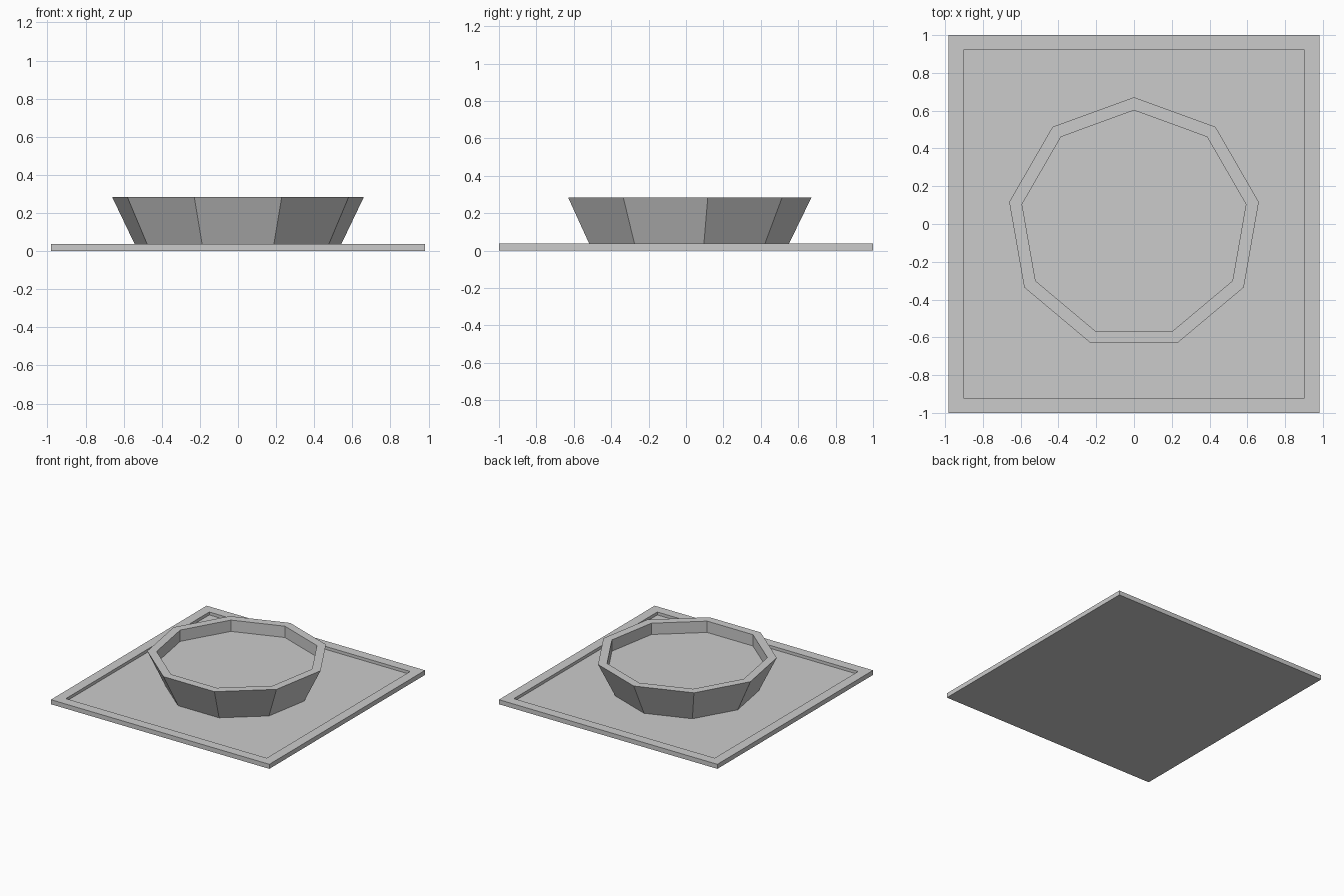
import bpy, bmesh
from math import sin, cos, pi

if "Cube" in bpy.data.objects:
    bpy.data.objects.remove(bpy.data.objects["Cube"])


def recessed_prism(name, lower, upper, z0, z1, rim, depth):
    """Solid between two outlines, with a straight-walled recess in its top."""
    bm = bmesh.new()
    low = [bm.verts.new((x, y, z0)) for x, y in lower]
    top = [bm.verts.new((x, y, z1)) for x, y in upper]
    n = len(low)
    bm.faces.new(low[::-1])
    lid = bm.faces.new(top)
    for i in range(n):
        j = (i + 1) % n
        bm.faces.new((low[i], low[j], top[j], top[i]))
    bm.normal_update()
    # rim, then sunken floor
    bmesh.ops.inset_region(bm, faces=[lid], thickness=rim, use_even_offset=True)
    floor = bmesh.ops.extrude_discrete_faces(bm, faces=[lid])["faces"][0]
    bmesh.ops.translate(bm, verts=floor.verts, vec=(0, 0, -depth))
    bmesh.ops.recalc_face_normals(bm, faces=bm.faces)
    mesh = bpy.data.meshes.new(name)
    bm.to_mesh(mesh)
    bm.free()
    obj = bpy.data.objects.new(name, mesh)
    bpy.context.collection.objects.link(obj)
    return obj


def ring(radius, sides=9):
    # one corner points to the back (+y)
    return [(radius * cos(pi / 2 + 2 * pi * i / sides),
             radius * sin(pi / 2 + 2 * pi * i / sides)) for i in range(sides)]


# Shallow rectangular tray
rect = [(-0.982, -1), (0.982, -1), (0.982, 1), (-0.982, 1)]
recessed_prism("base_tray", rect, rect, 0, 0.037, 0.079, 0.024)

# Nine-sided flared bowl standing on the tray floor
recessed_prism("flared_bowl", ring(0.539), ring(0.671), 0.013, 0.285, 0.065, 0.092)
